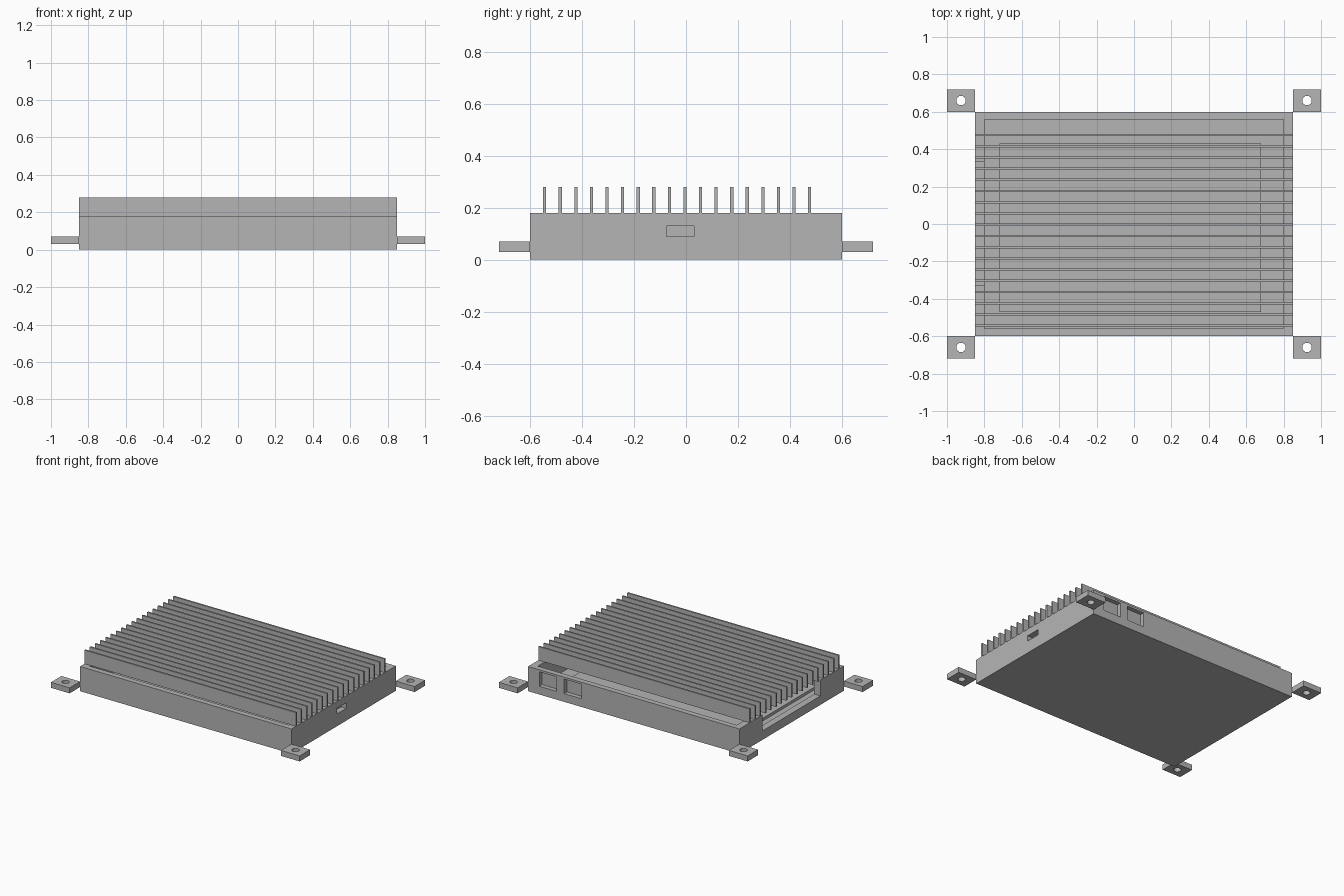
import bpy

cube = bpy.data.objects.get("Cube")
if cube:
    bpy.data.objects.remove(cube, do_unlink=True)

grey = bpy.data.materials.new("metal_grey")
grey.use_nodes = True
grey.diffuse_color = (0.46, 0.46, 0.46, 1)
grey.node_tree.nodes["Principled BSDF"].inputs["Base Color"].default_value = (0.46, 0.46, 0.46, 1)


def box(name, x, y, z):
    """Box from (low, high) ranges on each axis."""
    bpy.ops.mesh.primitive_cube_add(size=1)
    ob = bpy.context.object
    ob.name = name
    ob.location = [(a + b) / 2 for a, b in (x, y, z)]
    ob.scale = [b - a for a, b in (x, y, z)]
    bpy.ops.object.transform_apply(location=True, scale=True)
    ob.data.materials.append(grey)
    return ob


def cut(target, cutter):
    """Subtract the cutter, then discard it."""
    cutter.hide_render = True
    mod = target.modifiers.new("cut", 'BOOLEAN')
    mod.operation = 'DIFFERENCE'
    mod.solver = 'EXACT'
    mod.object = cutter
    bpy.context.view_layer.objects.active = target
    bpy.ops.object.modifier_apply(modifier=mod.name)
    bpy.data.objects.remove(cutter, do_unlink=True)


# Open tray case
case = box("case", (-0.85, 0.85), (-0.6, 0.6), (0, 0.18))
cut(case, box("cavity", (-0.8, 0.8), (-0.56, 0.56), (0.03, 0.3)))

# Wide notch in one end wall
cut(case, box("end_notch", (-0.9, -0.75), (-0.33, 0.335), (0.065, 0.3)))

# Shallow slot in the other end wall
cut(case, box("end_slot", (0.81, 0.9), (-0.075, 0.03), (0.09, 0.13)))

# Two recessed ports in the back wall
for x in (0.42, 0.62):
    cut(case, box("back_port", (x, x + 0.14), (0.568, 0.65), (0.06, 0.165)))

# Circuit board on the case floor
box("circuit_board", (-0.72, 0.68), (-0.47, 0.43), (0.03, 0.05))

# Cooling fins spanning the open top
for i in range(18):
    y = -0.544 + 0.06 * i
    box("cooling_fin", (-0.85, 0.85), (y - 0.006, y + 0.006), (0.18, 0.28))

# Mounting tabs with screw holes
for sx in (-1, 1):
    for sy in (-1, 1):
        cx, cy = sx * 0.925, sy * 0.66
        tab = box("mounting_tab", (cx - 0.075, cx + 0.075), (cy - 0.06, cy + 0.06), (0.03, 0.07))
        bpy.ops.mesh.primitive_cylinder_add(vertices=32, radius=0.025, depth=0.2, location=(cx, cy, 0.05))
        cut(tab, bpy.context.object)
